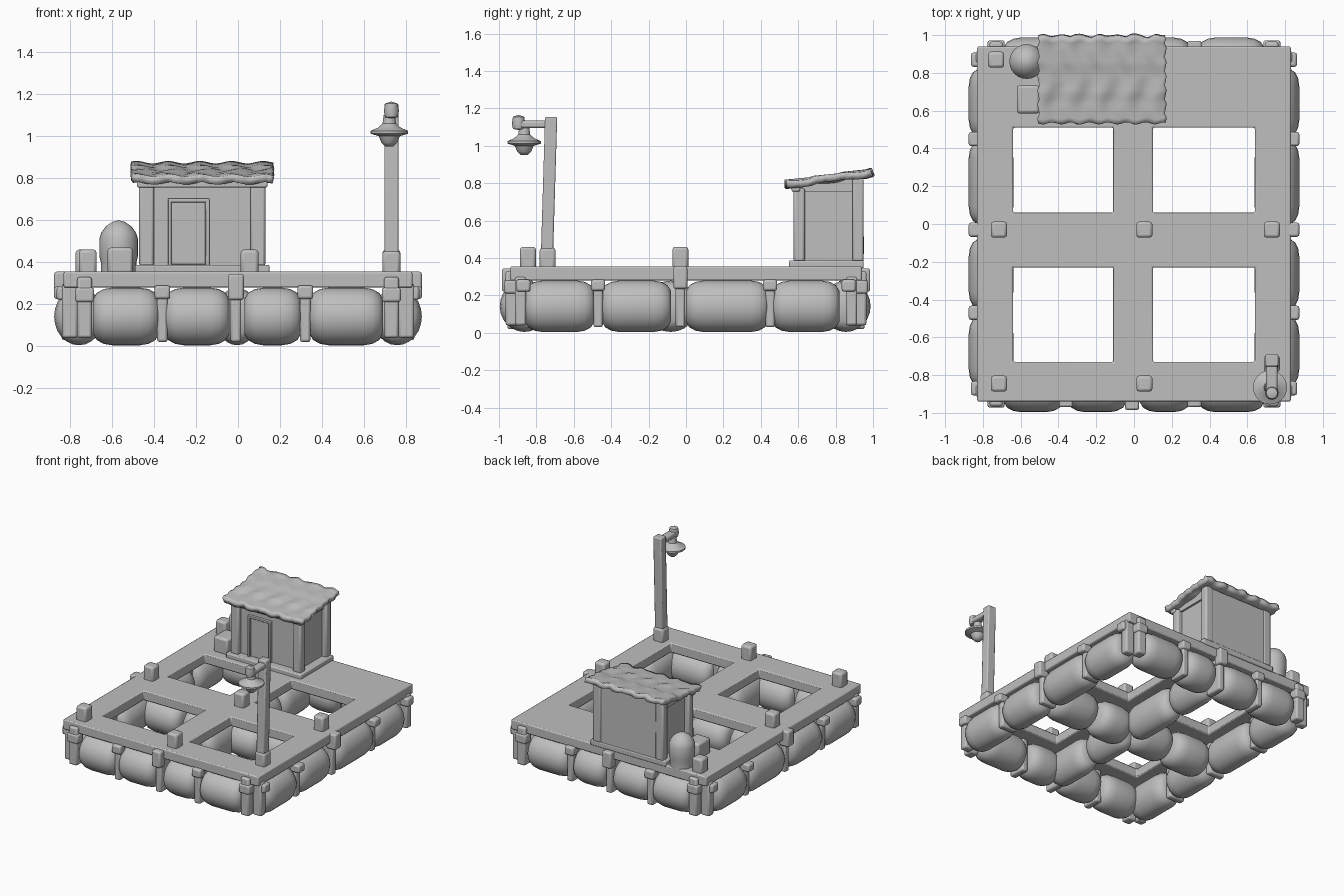
import bpy, bmesh, math
from mathutils import Matrix, Vector

old = bpy.data.objects.get("Cube")
if old:
    bpy.data.objects.remove(old, do_unlink=True)

mat = bpy.data.materials.new("plain grey")
mat.use_nodes = True
GREY = (0.52, 0.52, 0.52, 1)
mat.diffuse_color = GREY
mat.node_tree.nodes["Principled BSDF"].inputs["Base Color"].default_value = GREY


def finish(name, bm, bevel=0.0, smooth=True):
    """Turn a bmesh into a named object, optionally with rounded edges."""
    bmesh.ops.recalc_face_normals(bm, faces=bm.faces)
    mesh = bpy.data.meshes.new(name)
    bm.to_mesh(mesh)
    bm.free()
    mesh.materials.append(mat)
    ob = bpy.data.objects.new(name, mesh)
    bpy.context.collection.objects.link(ob)
    if bevel:
        mod = ob.modifiers.new("soft edges", "BEVEL")
        mod.width, mod.segments = bevel, 2
    if smooth:
        bpy.ops.object.select_all(action="DESELECT")
        ob.select_set(True)
        bpy.context.view_layer.objects.active = ob
        bpy.ops.object.shade_smooth_by_angle(angle=math.radians(40))
    return ob


def box(name, x, y, z, bevel=0.008, lean=0.0):
    """Box from three (low, high) ranges; lean shifts the top along y."""
    bm = bmesh.new()
    size = [r[1] - r[0] for r in (x, y, z)]
    mid = [(r[0] + r[1]) / 2 for r in (x, y, z)]
    bmesh.ops.create_cube(bm, size=1, matrix=Matrix.Translation(mid) @ Matrix.Diagonal((*size, 1)))
    for v in bm.verts:
        if v.co.z > mid[2]:
            v.co.y += lean
    return finish(name, bm, bevel)


def block(name, x, y, z, w, d, bevel=0.012, lean=0.0):
    return box(name, (x - w / 2, x + w / 2), (y - d / 2, y + d / 2), z, bevel, lean)


def lathe(name, profile, matrix, sides=24):
    """Revolve (radius, height) points about z, then place the result."""
    bm = bmesh.new()
    verts = [bm.verts.new((r, 0, h)) for r, h in profile]
    edges = [bm.edges.new(p) for p in zip(verts, verts[1:])]
    bmesh.ops.spin(bm, geom=verts + edges, axis=(0, 0, 1), cent=(0, 0, 0),
                   angle=math.tau, steps=sides)
    bmesh.ops.remove_doubles(bm, verts=bm.verts, dist=0.0005)
    bmesh.ops.transform(bm, matrix=matrix, verts=bm.verts)
    return finish(name, bm)


# Deck: a grid of planks with four openings
bm = bmesh.new()
xs = (-0.83, -0.64, -0.11, 0.10, 0.64, 0.83)
ys = (-0.94, -0.73, -0.23, 0.06, 0.51, 0.94)
grid = [[bm.verts.new((x, y, 0.28)) for x in xs] for y in ys]
for j in range(5):
    for i in range(5):
        if not (i in (1, 3) and j in (1, 3)):
            bm.faces.new((grid[j][i], grid[j][i + 1], grid[j + 1][i + 1], grid[j + 1][i]))
solid = bmesh.ops.extrude_face_region(bm, geom=bm.faces[:])
bmesh.ops.translate(bm, vec=(0, 0, 0.075),
                    verts=[v for v in solid["geom"] if isinstance(v, bmesh.types.BMVert)])
finish("deck", bm, 0.008)


# Floats: rounded barrels in rows along both directions
def barrel(along_x, low, high, across, width):
    half = (high - low) / 2
    profile = [(0, -half), (0.6, -half), (0.82, -half + 0.018), (0.95, -half + 0.05),
               (1, -half + 0.09)]
    profile += [(r, -h) for r, h in reversed(profile)]
    mid = (low + high) / 2
    turn = Matrix.Rotation(math.pi / 2, 4, "Y" if along_x else "X")
    stretch = Matrix.Diagonal((1, width, 0.137, 1) if along_x else (width, 1, 0.137, 1))
    place = Matrix.Translation((mid, across, 0.142) if along_x else (across, mid, 0.142))
    lathe("float_barrel", profile, place @ stretch @ turn)


x_spans = ((-0.69, -0.375), (-0.35, -0.04), (0.03, 0.30), (0.34, 0.69))
y_spans = ((-0.86, -0.49), (-0.45, -0.08), (0.0, 0.44), (0.46, 0.82))
for low, high in x_spans:
    for y, width in ((-0.864, 0.132), (-0.082, 0.142), (0.855, 0.132)):
        barrel(True, low, high, y, width)
for low, high in y_spans:
    for x, width in ((-0.757, 0.118), (-0.005, 0.103), (0.757, 0.118)):
        barrel(False, low, high, x, width)

# Straps hanging between the floats, with clamps gripping the deck edge
for side in (-1, 1):
    for x in (-0.36, -0.01, 0.32):
        block("float_strap", x, side * 0.885, (0.02, 0.28), 0.05, 0.14)
        low, high, reach = (0.22, 0.345, 0.95) if x == -0.01 else (0.225, 0.29, 0.935)
        block("edge_clamp", x, side * reach, (low, high), 0.075, 0.07)
    for y in (-0.47, -0.03, 0.45):
        block("float_strap", side * 0.775, y, (0.03, 0.28), 0.13, 0.05)
        low, high = (0.235, 0.355) if y == -0.03 else (0.225, 0.285)
        block("edge_clamp", side * 0.835, y, (low, high), 0.08, 0.075)
    for end in (-1, 1):
        block("corner_leg", side * 0.73, end * 0.925, (0.04, 0.33), 0.07, 0.08)
        block("corner_clamp", side * 0.73, end * 0.935, (0.21, 0.28), 0.09, 0.075)
        block("corner_side_leg", side * 0.80, end * 0.885, (0.04, 0.30), 0.075, 0.06)
        block("corner_side_clamp", side * 0.825, end * 0.87, (0.22, 0.285), 0.075, 0.075)

# Mooring posts
for x, y in ((-0.715, -0.845), (0.055, -0.845), (-0.715, -0.03), (0.055, -0.03),
             (0.73, -0.03), (-0.73, 0.87)):
    block("mooring_post", x, y, (0.34, 0.46), 0.085, 0.085, 0.015)

# Lamp post with arm and hanging shade
block("lamp_post_base", 0.73, -0.74, (0.34, 0.455), 0.085, 0.085, 0.015)
block("lamp_post", 0.73, -0.745, (0.36, 1.155), 0.068, 0.065, 0.008, 0.024)
box("lamp_arm", (0.70, 0.76), (-0.92, -0.70), (1.095, 1.135), 0.012)
lathe("lamp_arm_knob", ((0, 1.085), (0.03, 1.09), (0.036, 1.12), (0.03, 1.155), (0, 1.165)),
      Matrix.Translation((0.73, -0.895, 0)), 12)
lathe("lamp_shade", ((0, 1.11), (0.027, 1.10), (0.032, 1.06), (0.055, 1.04), (0.09, 1.025),
                     (0.09, 1.012), (0.05, 1.0), (0.038, 0.97), (0.02, 0.952), (0, 0.95)),
      Matrix.Translation((0.72, -0.865, 0)))

# Hut: plinth, walls, corner posts and eave beams
box("hut_plinth", (-0.49, 0.15), (0.55, 0.95), (0.345, 0.388))
box("hut_walls", (-0.43, 0.09), (0.61, 0.93), (0.38, 0.79), 0)
for x in (-0.435, 0.095):
    for y in (0.605, 0.92):
        top = 0.775 + (y - 0.605) * 0.16
        block("hut_corner_post", x, y, (0.38, top), 0.07, 0.06)
box("front_eave_beam", (-0.48, 0.14), (0.565, 0.61), (0.755, 0.785))
box("back_wall", (-0.46, 0.12), (0.915, 0.945), (0.38, 0.82), 0.004)

# Side gables fill the gap beneath the sloping roof
for x in (-0.445, 0.085):
    bm = bmesh.new()
    loop = [bm.verts.new((x, y, z)) for y, z in
            ((0.58, 0.755), (0.945, 0.755), (0.945, 0.835), (0.58, 0.78))]
    ext = bmesh.ops.extrude_face_region(bm, geom=[bm.faces.new(loop)])
    bmesh.ops.translate(bm, vec=(0.02, 0, 0),
                        verts=[v for v in ext["geom"] if isinstance(v, bmesh.types.BMVert)])
    finish("hut_gable", bm, 0, False)

# Door with its frame
box("door", (-0.315, -0.155), (0.602, 0.62), (0.39, 0.685), 0.003)
for x in (-0.325, -0.145):
    block("door_jamb", x, 0.605, (0.385, 0.70), 0.018, 0.03, 0.004)
box("door_lintel", (-0.334, -0.136), (0.59, 0.62), (0.685, 0.703), 0.004)

# Roof: overlapping courses of rippled sheet with ragged ends
bm = bmesh.new()
made = bmesh.ops.create_grid(bm, x_segments=48, y_segments=18, size=0.5)
for v in made["verts"]:
    u, w = v.co.x + 0.5, v.co.y + 0.5
    ragged = 0.006 * math.sin(u * 43) * (2 * w - 1)
    bend = 1.2 * math.sin(w * 9)
    step = 0.006 * (0.5 - (w * 3) % 1)
    v.co = Vector((-0.507 + 0.675 * u + 0.006 * math.sin(w * 38) * (2 * u - 1),
                   0.533 + 0.455 * w + ragged,
                   0.81 + 0.063 * w + step + 0.006 * math.sin(u * math.tau * 4.5 + bend)))
roof = finish("hut_roof", bm)
thick = roof.modifiers.new("thickness", "SOLIDIFY")
thick.thickness, thick.offset = 0.038, -1

# Water tank and storage crate beside the hut
lathe("water_tank", ((0, 0.35), (0.085, 0.35), (0.085, 0.40), (0.092, 0.43), (0.092, 0.51),
                     (0.083, 0.54), (0.06, 0.572), (0.03, 0.592), (0, 0.60)),
      Matrix.Translation((-0.568, 0.86, 0)))
block("storage_crate", -0.56, 0.66, (0.345, 0.47), 0.12, 0.15, 0.015)
